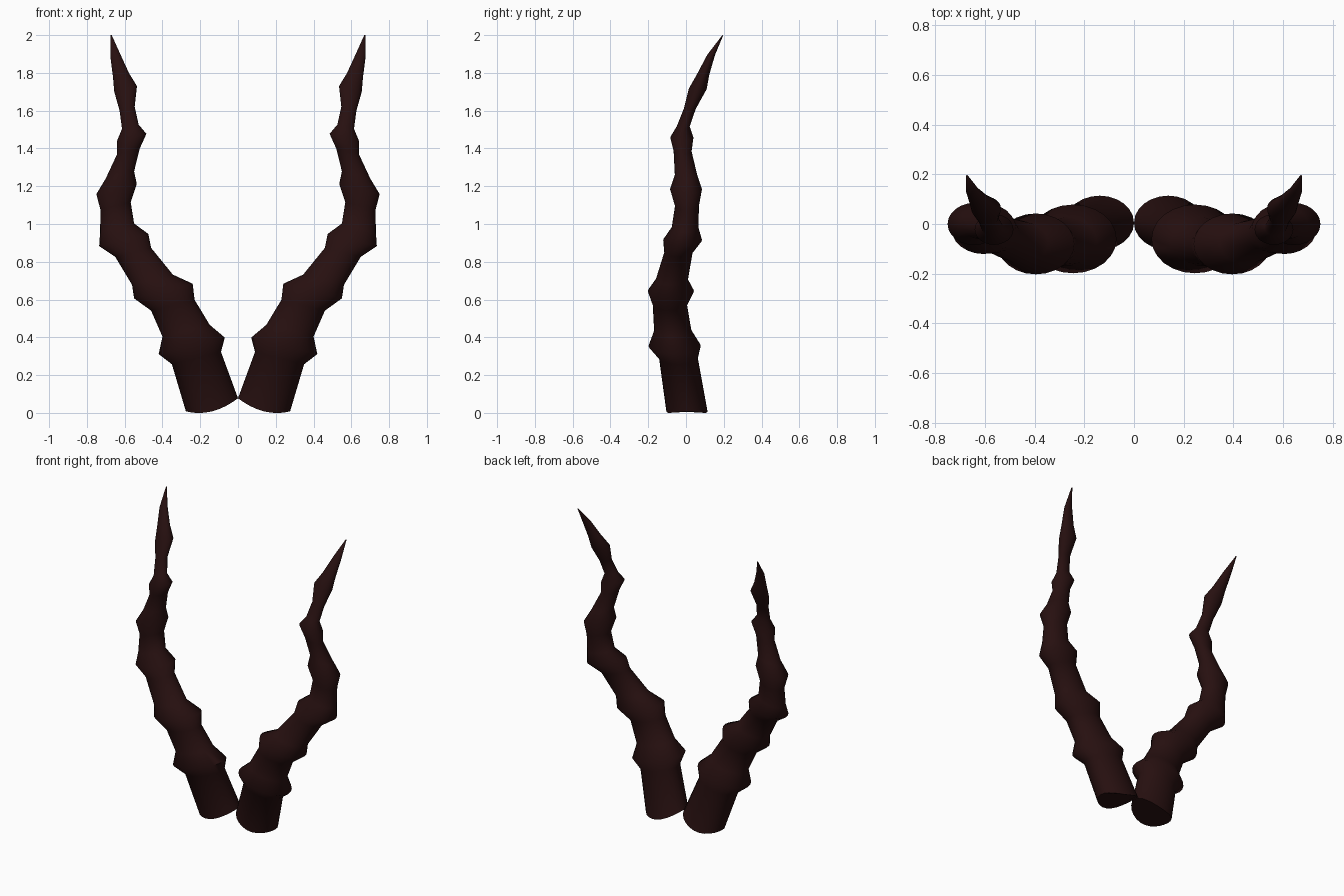
import bpy
import bmesh
import math

cube = bpy.data.objects.get("Cube")
if cube:
    bpy.data.objects.remove(cube, do_unlink=True)

SIDES = 24
TILT = 0.25      # every ring leans down towards the outside
FLATTEN = 0.79   # rings are narrower front to back

# Horn sections from base to tip: centre x, y, z and half width
# Each ridge is a wide section between two narrow ones
SECTIONS = [
    (.138, .005, .043, .138),
    (.22, -.04, .29, .13),
    (.245, -.06, .355, .175),
    (.275, -.07, .435, .125),
    (.345, -.085, .57, .115),
    (.395, -.08, .645, .155),
    (.453, -.075, .705, .108),
    (.555, -.04, .85, .095),
    (.605, -.018, .915, .13),
    (.64, -.005, .98, .09),
    (.648, .005, 1.095, .08),
    (.643, 0, 1.185, .107),
    (.625, 0, 1.26, .075),
    (.58, -.018, 1.385, .06),
    (.563, -.022, 1.458, .078),
    (.57, -.015, 1.515, .044),
    (.587, .02, 1.61, .04),
    (.595, .062, 1.715, .06),
    (.62, .09, 1.79, .042),
    (.65, .133, 1.895, .026),
    (.672, .195, 2, .003),
]


def make_material(name, colour):
    mat = bpy.data.materials.new(name)
    mat.use_nodes = True
    mat.diffuse_color = colour
    mat.node_tree.nodes["Principled BSDF"].inputs["Base Color"].default_value = colour
    return mat


def add_ring(bm, section, side, bow):
    """Add one tilted oval; bow drops its front and back."""
    x, y, z, half_width = section
    ring = []
    for i in range(SIDES):
        angle = math.tau * i / SIDES
        c, s = math.cos(angle), math.sin(angle)
        ring.append(bm.verts.new((
            side * (x + half_width * c),
            y + half_width * FLATTEN * s,
            z - TILT * half_width * c - bow * s * s)))
    return ring


def make_horn(name, side, material):
    bm = bmesh.new()
    rings = [add_ring(bm, section, side, 0.035 if index == 0 else 0)
             for index, section in enumerate(SECTIONS)]

    # Skin between neighbouring rings
    for lower, upper in zip(rings, rings[1:]):
        for i in range(SIDES):
            j = (i + 1) % SIDES
            bm.faces.new((lower[i], lower[j], upper[j], upper[i]))

    # Closed base and tip
    bm.faces.new(rings[0])
    bm.faces.new(rings[-1])
    bmesh.ops.recalc_face_normals(bm, faces=bm.faces[:])

    mesh = bpy.data.meshes.new(name)
    bm.to_mesh(mesh)
    bm.free()
    mesh.materials.append(material)
    horn = bpy.data.objects.new(name, mesh)
    bpy.context.collection.objects.link(horn)

    # Soft ridges with a crisp base edge
    bpy.ops.object.select_all(action="DESELECT")
    horn.select_set(True)
    bpy.context.view_layer.objects.active = horn
    bpy.ops.object.shade_smooth_by_angle(angle=math.radians(65))
    return horn


dark_horn = make_material("dark red brown horn", (0.02, 0.005, 0.005, 1))
make_horn("left_horn", 1, dark_horn)
make_horn("right_horn", -1, dark_horn)
